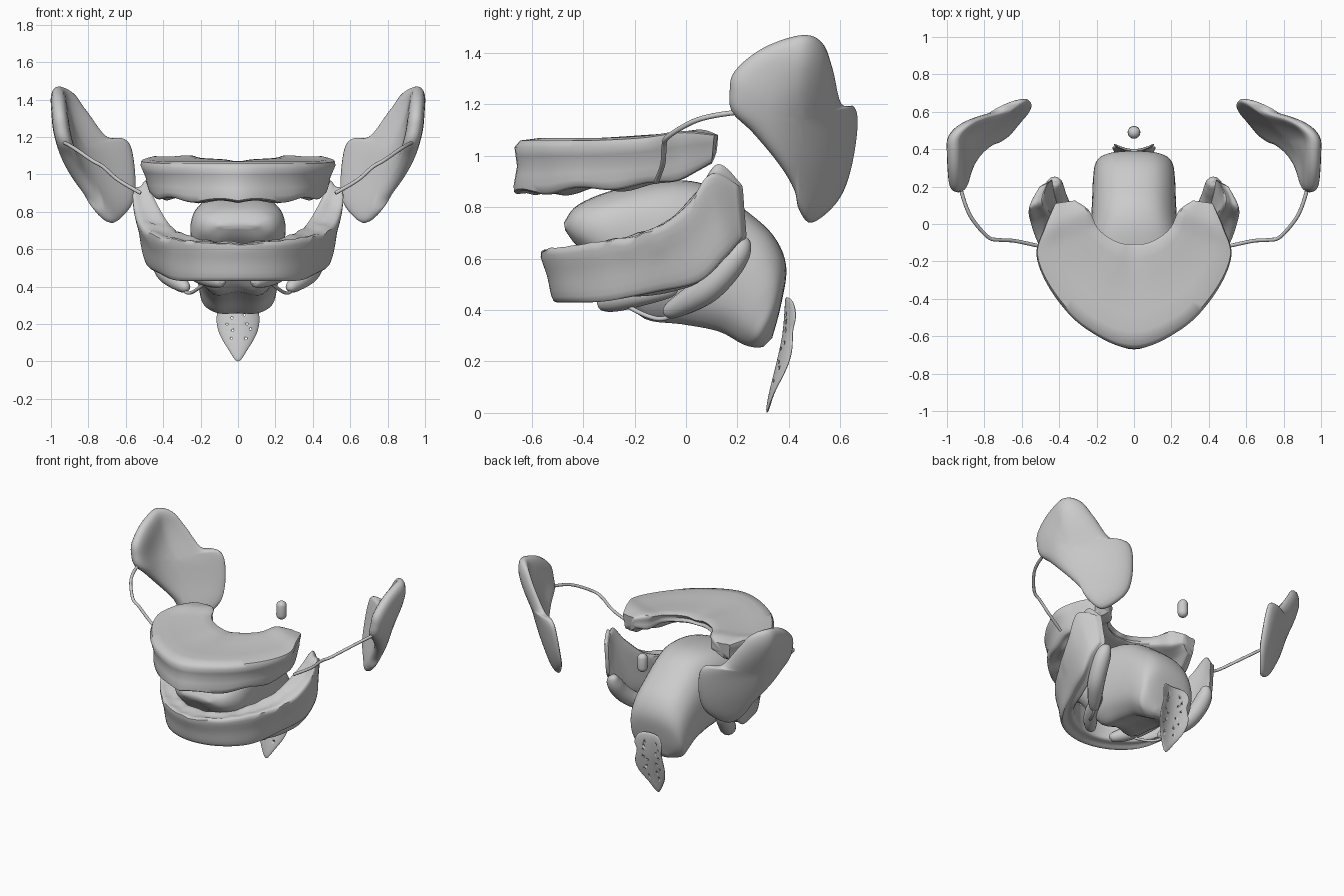
import bpy, bmesh, math, random
from mathutils import Vector, Matrix, noise

if "Cube" in bpy.data.objects:
    bpy.data.objects.remove(bpy.data.objects["Cube"])

random.seed(4)


def finish(name, bm, angle=50):
    bmesh.ops.recalc_face_normals(bm, faces=bm.faces)
    me = bpy.data.meshes.new(name)
    bm.to_mesh(me)
    bm.free()
    ob = bpy.data.objects.new(name, me)
    bpy.context.collection.objects.link(ob)
    bpy.ops.object.select_all(action='DESELECT')
    ob.select_set(True)
    bpy.context.view_layer.objects.active = ob
    bpy.ops.object.shade_smooth_by_angle(angle=math.radians(angle))
    return ob


def smooth_path(pts, n, closed=False):
    """Catmull-Rom curve through points, n steps per span."""
    pts = [Vector(p) for p in pts]
    m, out = len(pts), []
    get = (lambda i: pts[i % m]) if closed else (lambda i: pts[max(0, min(m - 1, i))])
    for i in range(m if closed else m - 1):
        a, b, c, d = get(i - 1), get(i), get(i + 1), get(i + 2)
        for k in range(n):
            t = k / n
            out.append(0.5 * (2 * b + (c - a) * t + (2 * a - 5 * b + 4 * c - d) * t * t
                              + (3 * b - a - 3 * c + d) * t ** 3))
    if not closed:
        out.append(pts[-1].copy())
    return out


def with_midpoints(sec):
    sec = [Vector(p) for p in sec]
    return [q for i, p in enumerate(sec) for q in (p, (p + sec[(i + 1) % len(sec)]) / 2)]


def loft(name, sections, along=5, around=3, warp=None, angle=50):
    """Closed cross-sections joined by a smooth skin, capped at both ends."""
    secs = [smooth_path(s, around, True) for s in sections]
    rails = [smooth_path(col, along) for col in zip(*secs)]
    bm = bmesh.new()
    rings = [[bm.verts.new(warp(p) if warp else p) for p in ring] for ring in zip(*rails)]
    n = len(rings[0])
    for r, q in zip(rings, rings[1:]):
        for i in range(n):
            bm.faces.new((r[i], r[(i + 1) % n], q[(i + 1) % n], q[i]))
    for r in (rings[0], rings[-1]):
        c = bm.verts.new(sum((v.co for v in r), Vector()) / n)
        for i in range(n):
            bm.faces.new((r[i], r[(i + 1) % n], c))
    return finish(name, bm, angle)


def pad(name, outline, center, half, place, n=5):
    """Pillow-edged plate: 2D outline mapped into space by place(u, v, t)."""
    line, c = smooth_path(outline, n, True), Vector(center)
    scales = [.15, .3, .45, .6, .7, .8, .88, .94, .98, 1]
    steps = [(s, 1) for s in scales] + [(s, -1) for s in scales[-2::-1]]
    bm, rings = bmesh.new(), []
    for s, sign in steps:
        t = sign * half * (1 - s ** 9) ** .5
        rings.append([bm.verts.new(place(*(c + (p - c) * s), t)) for p in line])
    m = len(line)
    for r, q in zip(rings, rings[1:]):
        for i in range(m):
            bm.faces.new((r[i], r[(i + 1) % m], q[(i + 1) % m], q[i]))
    for r, t in ((rings[0], half), (rings[-1], -half)):
        v = bm.verts.new(place(*c, t))
        for i in range(m):
            bm.faces.new((r[i], r[(i + 1) % m], v))
    return finish(name, bm, 70)


def tube(name, pts, radii):
    """Round lobe or duct with tapering ends."""
    cu = bpy.data.curves.new(name, 'CURVE')
    cu.dimensions = '3D'
    cu.bevel_depth, cu.bevel_resolution, cu.use_fill_caps = 1, 4, True
    path = smooth_path([(*p, r) for p, r in zip(pts, radii)], 6)
    sp = cu.splines.new('POLY')
    sp.points.add(len(path) - 1)
    for p, v in zip(sp.points, path):
        p.co = (v[0], v[1], v[2], 1)
        p.radius = max(v[3], .002)
    sp.use_smooth = True
    bpy.context.collection.objects.link(bpy.data.objects.new(name, cu))


def arch(half):
    half = [with_midpoints(s) for s in half]
    flip = [[Vector((-p.x, p.y, p.z)) for p in s] for s in half[:0:-1]]
    return flip + half


def lookup(rows):
    """Smooth function through (x, value) rows."""
    path = smooth_path(rows, 8)

    def f(x):
        for a, b in zip(path, path[1:]):
            if x <= b.x:
                return a.y + (b.y - a.y) * (x - a.x) / max(b.x - a.x, 1e-6)
        return path[-1].y
    return f


# upper gum and palate: outer top, outer bottom, ridge, vault, inner bottom, inner top
upper = [
    [(0, -.645, 1.06), (0, -.67, .86), (0, -.57, .85), (0, -.43, .97), (0, -.125, 1.02), (0, -.125, 1.07)],
    [(.25, -.545, 1.06), (.28, -.52, .87), (.2, -.45, .86), (.15, -.36, .98), (.07, -.12, 1.02), (.07, -.12, 1.08)],
    [(.425, -.365, 1.06), (.41, -.345, .88), (.34, -.3, .87), (.27, -.25, .98), (.15, -.08, 1.02), (.15, -.08, 1.085)],
    [(.515, -.17, 1.07), (.47, -.16, .895), (.4, -.15, .88), (.32, -.12, .97), (.21, -.02, 1.02), (.21, -.02, 1.09)],
    [(.475, -.02, 1.09), (.455, -.02, .92), (.4, -.02, .91), (.34, 0, .96), (.25, .07, 1.0), (.25, .07, 1.1)],
    [(.42, .11, 1.08), (.41, .1, .98), (.37, .1, .97), (.34, .11, .99), (.31, .12, 1.02), (.32, .125, 1.08)]]


def scallop_up(p):
    k = max(0, min(1, (.94 - p.z) / .08))
    return p + Vector((0, 0, .011 * k * math.sin(13 * math.atan2(abs(p.x), -p.y + .1))))


loft("upper_gum", arch(upper), 8, 3, scallop_up)

# lower gum: outer bottom, outer top, inner top, inner bottom
lower = [
    [(0, -.515, .435), (0, -.565, .625), (0, -.43, .635), (0, -.42, .46)],
    [(.2, -.46, .435), (.2, -.51, .635), (.14, -.40, .64), (.15, -.38, .46)],
    [(.34, -.32, .44), (.37, -.35, .655), (.27, -.27, .67), (.29, -.26, .46)],
    [(.43, -.12, .48), (.495, -.14, .70), (.36, -.09, .725), (.36, -.095, .47)],
    [(.49, .05, .52), (.55, .0, .79), (.44, .045, .855), (.40, .055, .52)],
    [(.51, .15, .62), (.56, .09, .91), (.485, .13, .96), (.42, .17, .6)],
    [(.48, .215, .69), (.505, .2, .88), (.46, .22, .88), (.44, .235, .69)]]


def bumpy_top(p):
    k = max(0, min(1, (p.z - .58) / .06)) * (p.y < -.08)
    return p + Vector((0, 0, .015 * k * noise.noise(p * 14)))


loft("lower_gum", arch(lower), 8, 4, bumpy_top)

# tongue: (top y, top z, bottom y, bottom z, half width)
spine = [(-.475, .74, -.47, .71, .10), (-.42, .81, -.43, .65, .195), (-.27, .87, -.35, .57, .25),
         (-.05, .905, -.26, .45, .25), (.1, .88, -.17, .35, .235), (.23, .79, -.02, .33, .225),
         (.34, .69, .12, .305, .22), (.39, .57, .21, .26, .21), (.37, .42, .26, .25, .185),
         (.335, .29, .3, .255, .08)]


def tongue_section(ty, tz, by, bz, w):
    ring = []
    for i in range(16):
        a = math.tau * i / 16
        c, s = math.cos(a), math.sin(a)
        sx = math.copysign(abs(c) ** .78, c) * w
        h = .5 + .5 * math.copysign(abs(s) ** .82, s)
        if i == 12:
            h += .07          # underside groove
        ring.append((sx, by + (ty - by) * h, bz + (tz - bz) * h))
    return ring


loft("tongue", [tongue_section(*s) for s in spine], 5, 3)

# leaf-shaped throat flap, perforated
half_leaf = [(.055, .07), (.1, .15), (.115, .23), (.098, .32), (.108, .38), (.08, .44)]
leaf = [(0, 0)] + half_leaf + [(0, .45)] + [(-x, z) for x, z in half_leaf[::-1]]
bend = lookup([(0, .315), (.1, .337), (.2, .362), (.3, .383), (.4, .392), (.46, .39)])
flap = pad("throat_flap", leaf, (0, .24), .009,
           lambda x, z, t: Vector((x, bend(z) + 3 * x * x + t, z)), 4)
bm = bmesh.new()
for row in range(8):
    for col in (-1, 1):
        x = col * (.025 + .045 * random.random())
        z = .13 + row * .037 + random.uniform(-.01, .01)
        bmesh.ops.create_cone(bm, cap_ends=True, segments=8, radius1=.006, radius2=.006, depth=.2,
                              matrix=Matrix.Translation((x, .39, z)) @ Matrix.Rotation(math.pi / 2, 4, 'X'))
holes = finish("hole_cutter", bm)
holes.hide_render = True
holes.display_type = 'WIRE'
mod = flap.modifiers.new("holes", 'BOOLEAN')
mod.operation, mod.object, mod.solver = 'DIFFERENCE', holes, 'EXACT'

# small capsule behind the palate
bm = bmesh.new()
bmesh.ops.create_uvsphere(bm, u_segments=20, v_segments=14, radius=.034)
for v in bm.verts:
    v.co += Vector((0, .49, .99 + (.03 if v.co.z > 0 else -.03)))
finish("palate_drop", bm)

# cheek gland outline (y, z) and its wrap-around depth
gland = [(.17, 1.25), (.19, 1.33), (.3, 1.42), (.45, 1.47), (.53, 1.44), (.57, 1.34), (.603, 1.205), (.655, 1.19),
         (.667, 1.11), (.64, .94), (.588, .82), (.49, .74), (.44, .79), (.42, .87), (.36, .97), (.26, 1.09), (.18, 1.17)]
lean = lookup([(.72, .75), (.86, .81), (1.0, .87), (1.2, .935), (1.35, .955), (1.5, .965)])


def gland_point(y, z, t):
    w = max(0, min(1, (z - 1.1) / .3))
    w = w * w * (3 - 2 * w)
    fold = (1 - w) * 2.5 * max(0, y - .3) ** 2 + w * 6.5 * max(0, y - .43) ** 2
    k = max(0, min(1, (y - .45) / .2))          # thickness turns backward along the fold
    return Vector((lean(z) - fold + t * (1 - .1 * k), y + .25 * t * k, z))


# paired glands and ducts
for side, tag in ((1, "right"), (-1, "left")):
    flip = Vector((side, 1, 1))
    pad("cheek_gland_" + tag, gland, (.45, 1.14), .046, lambda y, z, t: gland_point(y, z, t) * flip)

    def mir(pts):
        return [(side * x, y, z) for x, y, z in pts]

    tube("cheek_duct_" + tag, mir([(.93, .2, 1.17), (.9, .1, 1.155), (.86, .02, 1.13), (.78, -.07, 1.075),
                                   (.72, -.085, 1.04), (.64, -.09, .97), (.52, -.115, .9)]), [.01] * 7)
    tube("jaw_gland_" + tag, mir([(.265, -.08, .385), (.28, -.065, .395), (.33, 0, .43), (.385, .08, .48),
                                  (.415, .15, .55), (.425, .2, .62), (.42, .225, .67), (.42, .23, .685)]),
         [.002, .03, .047, .055, .055, .05, .03, .002])
    tube("under_tongue_gland_" + tag, mir([(.08, -.34, .42), (.09, -.325, .425), (.14, -.27, .44), (.2, -.18, .46),
                                           (.25, -.06, .48), (.26, -.03, .485)]),
         [.002, .03, .045, .045, .03, .002])
    tube("jaw_duct_" + tag, mir([(.14, -.27, .45), (.2, -.2, .4), (.25, -.12, .368), (.28, -.07, .372),
                                 (.3, -.03, .4)]), [.009] * 5)
